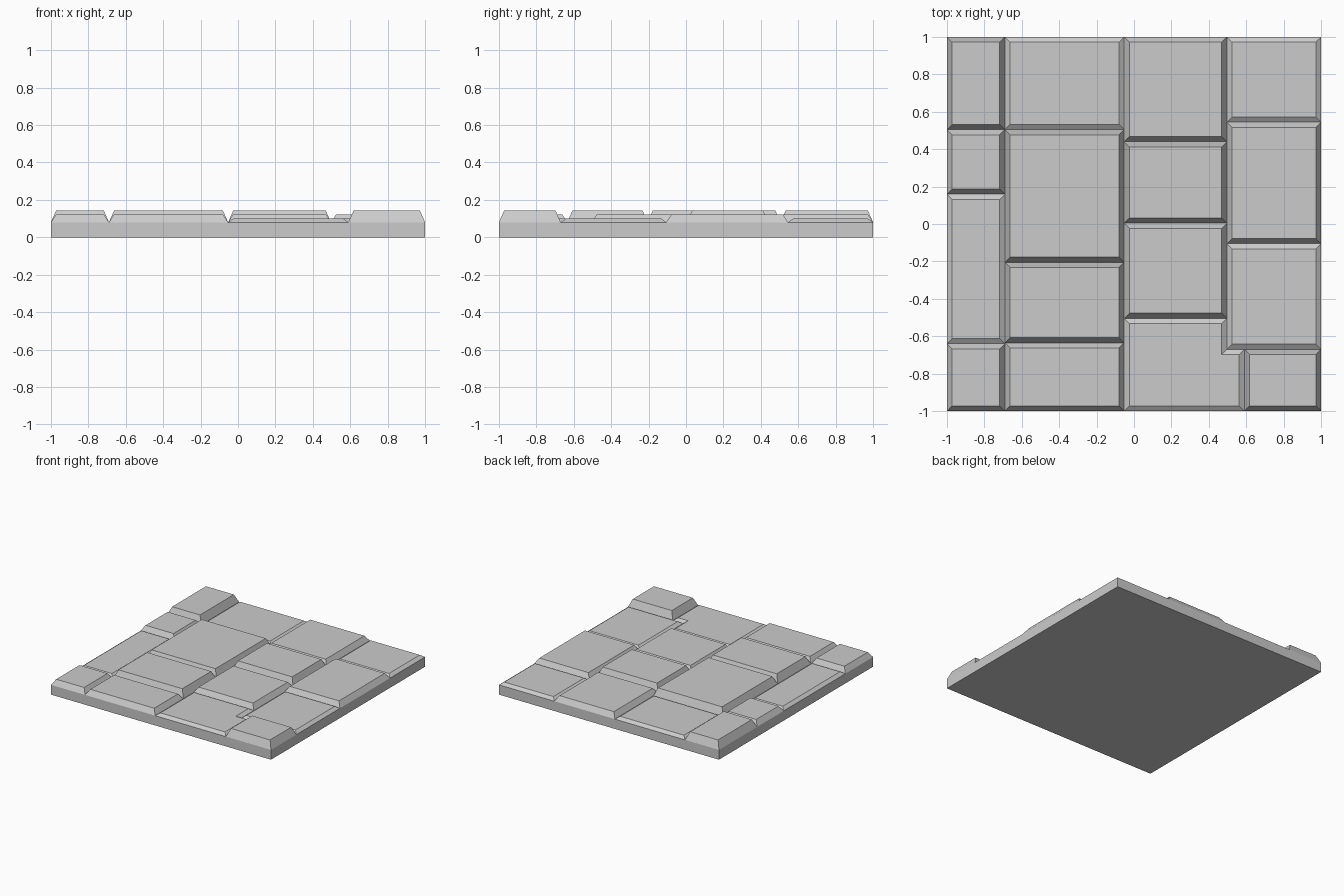
import bpy
from mathutils import Vector

if "Cube" in bpy.data.objects:
    bpy.data.objects.remove(bpy.data.objects["Cube"])

BASE = 0.08                      # slab thickness
INSET = 0.028                    # chamfer width of every stone
LOW, MID, HIGH = 0.10, 0.123, 0.144


def make_object(name, verts, faces):
    mesh = bpy.data.meshes.new(name)
    mesh.from_pydata(verts, [], faces)
    obj = bpy.data.objects.new(name, mesh)
    bpy.context.collection.objects.link(obj)
    return obj


def inset_outline(pts):
    # move each corner of a right-angled, counter-clockwise outline inwards
    out = []
    for i, p in enumerate(pts):
        a = (Vector(p) - Vector(pts[i - 1])).normalized()
        b = (Vector(pts[(i + 1) % len(pts)]) - Vector(p)).normalized()
        normals = Vector((-a.y, a.x)) + Vector((-b.y, b.x))
        out.append(Vector(p) + normals * INSET)
    return out


def stone(name, pts, top):
    # chamfered paving stone, open underneath where it sits on the slab
    n = len(pts)
    verts = [(x, y, BASE) for x, y in pts]
    verts += [(p.x, p.y, top) for p in inset_outline(pts)]
    faces = [(i, (i + 1) % n, n + (i + 1) % n, n + i) for i in range(n)]
    faces.append(tuple(range(n, 2 * n)))
    return make_object(name, verts, faces)


def rect(x0, x1, y0, y1):
    return [(x0, y0), (x1, y0), (x1, y1), (x0, y1)]


# slab: floor and four sides, its top is fully covered by the stones
corners = rect(-1, 1, -1, 1)
make_object("slab",
            [(x, y, 0) for x, y in corners] + [(x, y, BASE) for x, y in corners],
            [(3, 2, 1, 0)] + [(i, (i + 1) % 4, 4 + (i + 1) % 4, 4 + i) for i in range(4)])

# columns of stones: x range, y joints from back to front, stone heights
X1, X2, X3, X4 = -0.69, -0.053, 0.497, 0.59
columns = [
    (-1, X1, [1, 0.505, 0.16, -0.64, -1], [HIGH, MID, LOW, MID]),
    (X1, X2, [1, 0.505, -0.205, -0.635, -1], [LOW, HIGH, HIGH, MID]),
    (X2, X3, [1, 0.44, 0.005, -0.505], [MID, HIGH, MID]),
    (X3, 1, [1, 0.545, -0.105, -0.67], [LOW, MID, LOW]),
]
for c, (x0, x1, ys, tops) in enumerate(columns, 1):
    for r, top in enumerate(tops):
        stone(f"stone_column{c}_row{r + 1}", rect(x0, x1, ys[r + 1], ys[r]), top)

# front stones of the right half: an L-shaped one and a small corner one
stone("stone_l_shaped",
      [(X2, -1), (X4, -1), (X4, -0.67), (X3, -0.67), (X3, -0.505), (X2, -0.505)], LOW)
stone("stone_front_corner", rect(X4, 1, -1, -0.67), HIGH)
